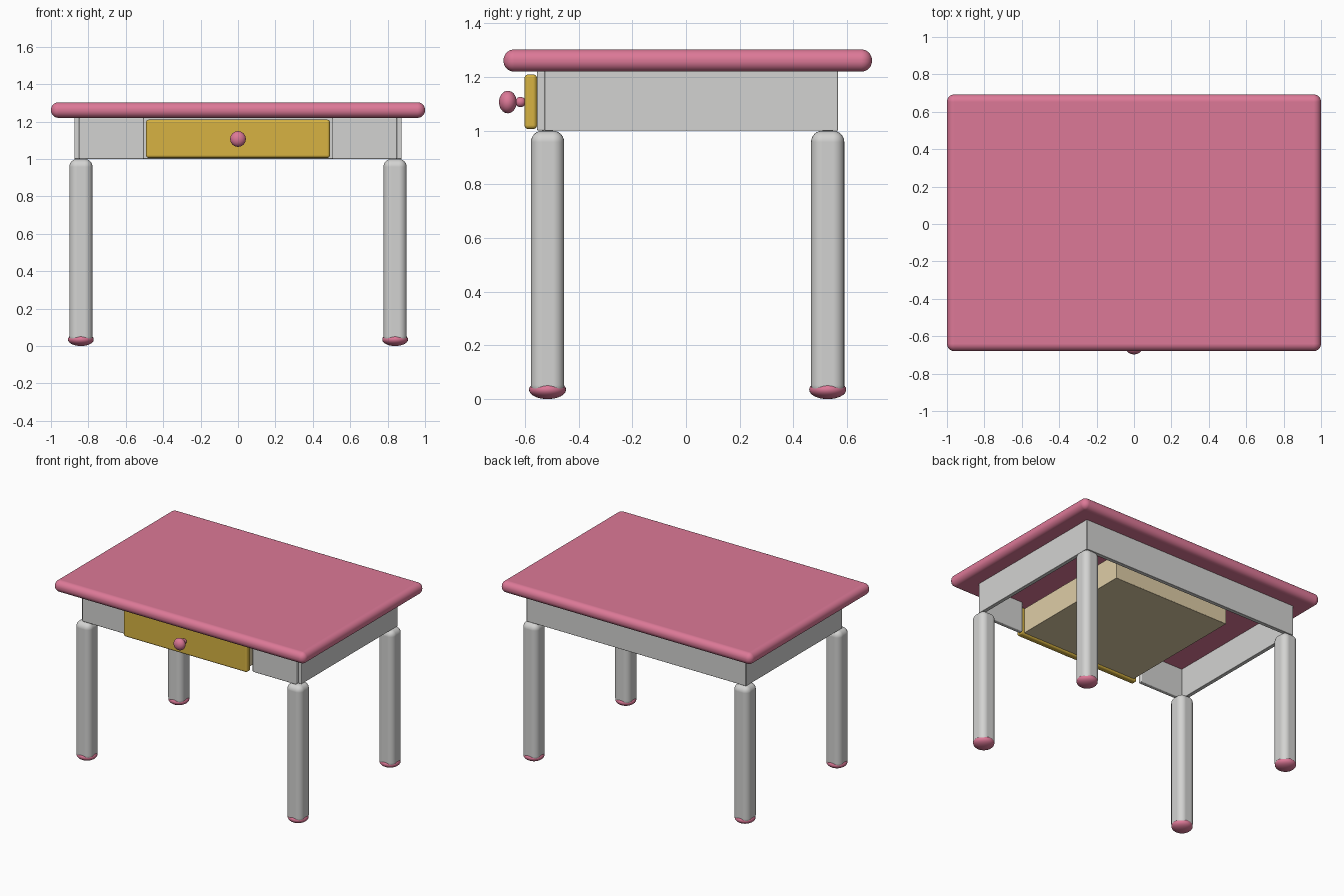
import bpy, bmesh, math
from mathutils import Matrix

if "Cube" in bpy.data.objects:
    bpy.data.objects.remove(bpy.data.objects["Cube"])


def material(name, rgb):
    m = bpy.data.materials.new(name)
    m.diffuse_color = (*rgb, 1.0)
    m.use_nodes = True
    m.node_tree.nodes["Principled BSDF"].inputs["Base Color"].default_value = m.diffuse_color
    return m


PINK = material("pink", (0.72, 0.19, 0.31))
GREY = material("light grey", (0.65, 0.65, 0.64))
YELLOW = material("mustard yellow", (0.68, 0.45, 0.055))
BEIGE = material("beige", (0.73, 0.61, 0.38))


def finish(name, bm, mat):
    mesh = bpy.data.meshes.new(name)
    bm.to_mesh(mesh)
    bm.free()
    mesh.materials.append(mat)
    mesh.shade_smooth()
    ob = bpy.data.objects.new(name, mesh)
    bpy.context.collection.objects.link(ob)
    return ob


def box(name, lo, hi, mat, radius, segments=3):
    """Rounded box between two corners."""
    bm = bmesh.new()
    size = [b - a for a, b in zip(lo, hi)]
    mid = [(a + b) / 2 for a, b in zip(lo, hi)]
    bmesh.ops.create_cube(bm, size=1, matrix=Matrix.Translation(mid) @ Matrix.Diagonal((*size, 1)))
    ob = finish(name, bm, mat)
    bev = ob.modifiers.new("bevel", 'BEVEL')
    bev.width, bev.segments = radius, segments
    bev.limit_method = 'NONE'
    bev.harden_normals = True
    return ob


def ball(name, centre, radii, mat):
    bm = bmesh.new()
    bmesh.ops.create_uvsphere(bm, u_segments=32, v_segments=16, radius=1,
                              matrix=Matrix.Translation(centre) @ Matrix.Diagonal((*radii, 1)))
    return finish(name, bm, mat)


# Table top with fully rounded edges
box("table_top", (-1, -0.68, 1.22), (1, 0.693, 1.303), PINK, 0.04, 8)

# Legs and feet
for side, sx in (("left", -1), ("right", 1)):
    for end, y in (("front", -0.516), ("back", 0.528)):
        x = sx * 0.84
        box(f"{end}_{side}_leg", (x - 0.062, y - 0.062, 0.01),
            (x + 0.062, y + 0.062, 1.0), GREY, 0.042, 6)
        ball(f"{end}_{side}_foot", (x, y, 0.035), (0.069, 0.069, 0.035), PINK)

    # Side and split front apron panels
    xs = sorted((sx * 0.847, sx * 0.875))
    box(f"{side}_apron", (xs[0], -0.527, 1.0), (xs[1], 0.565, 1.222), GREY, 0.004)
    xs = sorted((sx * 0.503, sx * 0.85))
    box(f"front_{side}_apron", (xs[0], -0.555, 1.0), (xs[1], -0.525, 1.222), GREY, 0.006)

    # Drawer side wall
    xs = sorted((sx * 0.445, sx * 0.465))
    box(f"drawer_{side}_wall", (xs[0], -0.556, 1.018), (xs[1], 0.377, 1.2), BEIGE, 0.002, 1)

box("back_apron", (-0.872, 0.538, 1.0), (0.872, 0.567, 1.222), GREY, 0.004)

# Drawer
box("drawer_front", (-0.492, -0.602, 1.006), (0.492, -0.555, 1.21), YELLOW, 0.015, 5)
box("drawer_bottom", (-0.464, -0.556, 1.018), (0.464, 0.376, 1.035), BEIGE, 0.002, 1)
box("drawer_back_wall", (-0.464, 0.357, 1.019), (0.464, 0.377, 1.2), BEIGE, 0.002, 1)

# Knob
ball("knob", (0, -0.664, 1.107), (0.042, 0.033, 0.042), PINK)
ball("knob_stem", (0, -0.617, 1.107), (0.019, 0.02, 0.019), PINK)
